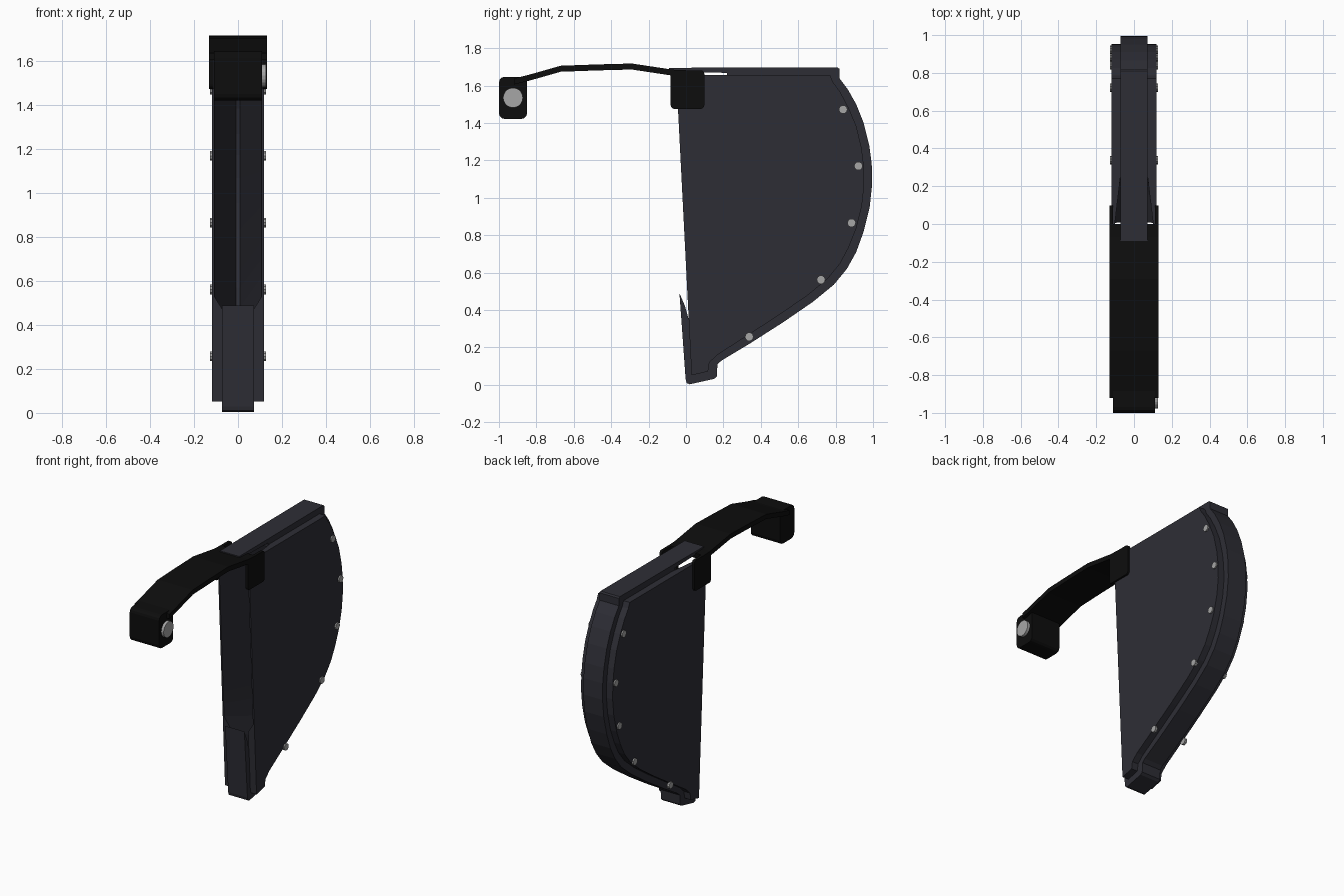
import bpy, bmesh, math
from mathutils import Vector

if "Cube" in bpy.data.objects:
    bpy.data.objects.remove(bpy.data.objects["Cube"])


def material(name, rgb):
    m = bpy.data.materials.new(name)
    m.diffuse_color = (*rgb, 1)
    m.use_nodes = True
    m.node_tree.nodes["Principled BSDF"].inputs["Base Color"].default_value = m.diffuse_color
    return m


SHELL = material("charcoal plastic", (0.027, 0.027, 0.036))
STRAP = material("black strap", (0.004, 0.004, 0.004))
METAL = material("grey metal", (0.38, 0.38, 0.38))


def finish(bm, name, mat):
    bmesh.ops.recalc_face_normals(bm, faces=bm.faces[:])
    me = bpy.data.meshes.new(name)
    bm.to_mesh(me)
    bm.free()
    me.materials.append(mat)
    ob = bpy.data.objects.new(name, me)
    bpy.context.collection.objects.link(ob)
    return ob


def extrude_profile(name, pts, x0, x1, mat):
    """Solid from a (y, z) outline between two x positions."""
    bm = bmesh.new()
    a = [bm.verts.new((x0, y, z)) for y, z in pts]
    b = [bm.verts.new((x1, y, z)) for y, z in pts]
    bm.faces.new(a)
    bm.faces.new(b)
    for i in range(len(pts)):
        j = (i + 1) % len(pts)
        bm.faces.new((a[i], a[j], b[j], b[i]))
    return finish(bm, name, mat)


def rounded_rect(y0, y1, z0, z1, r, steps=3):
    pts = []
    corners = ((y1 - r, z1 - r), (y0 + r, z1 - r), (y0 + r, z0 + r), (y1 - r, z0 + r))
    for k, (cy, cz) in enumerate(corners):
        for s in range(steps + 1):
            t = math.pi / 2 * (k + s / steps)
            pts.append((cy + r * math.cos(t), cz + r * math.sin(t)))
    return pts


def disc(name, y, z, r, x0, x1, sides):
    pts = [(y + r * math.cos(2 * math.pi * i / sides),
            z + r * math.sin(2 * math.pi * i / sides)) for i in range(sides)]
    return extrude_profile(name, pts, x0, x1, METAL)


# Rim: closed strip from the top tip round the curve to the front lip
curve = [(0.82, 1.64), (0.865, 1.58), (0.91, 1.50), (0.95, 1.40), (0.98, 1.28),
         (0.993, 1.18), (0.995, 1.07), (0.982, 0.95), (0.95, 0.82), (0.91, 0.71),
         (0.86, 0.62), (0.79, 0.535), (0.68, 0.445), (0.52, 0.335), (0.34, 0.22)]
inner = [(0.785, 1.62), (0.825, 1.565), (0.87, 1.48), (0.91, 1.385), (0.938, 1.27),
         (0.95, 1.175), (0.953, 1.07), (0.94, 0.955), (0.91, 0.835), (0.87, 0.735),
         (0.825, 0.65), (0.76, 0.57), (0.655, 0.482), (0.50, 0.375), (0.32, 0.258)]
rim_out = ([(-0.09, 1.695), (0.81, 1.698), (0.82, 1.69)] + curve
           + [(0.19, 0.13), (0.168, 0.11), (0.165, 0.045), (0.15, 0.032), (0.02, 0.003),
              (0.003, 0.01), (-0.002, 0.03), (-0.035, 0.49)])
rim_in = ([(-0.005, 0.42), (0.02, 0.33), (0.045, 0.06), (0.118, 0.075), (0.125, 0.12),
           (0.17, 0.162)] + inner[::-1]
          + [(0.775, 1.64), (0.22, 1.64), (0.22, 1.668), (-0.09, 1.675)])
extrude_profile("rim", rim_out + rim_in, -0.072, 0.072, SHELL)


# Side plates: flat outside, inner wall tapering towards the rim
edge = ([(0.77, 1.656)] + inner
        + [(0.17, 0.162), (0.125, 0.12), (0.118, 0.072), (0.03, 0.052)])
front_z = [1.656, 1.58, 1.5, 1.42, 1.34, 1.26, 1.18, 1.1, 1.02, 0.94, 0.86,
           0.78, 0.7, 0.62, 0.53, 0.47, 0.35, 0.25, 0.15, 0.052]


def front_y(z):
    return -0.052 + (1.656 - z) * 0.051


for side, label in ((-1, "left"), (1, "right")):
    bm = bmesh.new()
    cols = []
    for (y, z), fz in zip(edge, front_z):
        lip = 0.108 if fz > 0.5 else 0.07
        fy = front_y(fz)
        if z < 0.06:
            y = fy + 0.005
        cols.append([bm.verts.new((side * x, yy, zz)) for x, yy, zz in
                     ((0.118, fy, fz), (0.118, y, z), (0.01, y, z), (lip, fy, fz))])
    for a, b in zip(cols, cols[1:]):
        for k in range(4):
            m = (k + 1) % 4
            bm.faces.new((a[k], a[m], b[m], b[k]))
    bm.faces.new(cols[0])
    bm.faces.new(cols[-1])
    finish(bm, label + "_side_plate", SHELL)

    # Rivets along the curved edge
    for i, (y, z) in enumerate(((0.84, 1.472), (0.922, 1.17), (0.885, 0.866),
                                (0.722, 0.562), (0.338, 0.257))):
        disc(f"{label}_rivet_{i + 1}", y, z, 0.023, side * 0.11, side * 0.127, 10)

    # Strap tabs gripping the plates
    extrude_profile(label + "_strap_tab", rounded_rect(-0.082, 0.098, 1.475, 1.682, 0.02),
                    side * 0.112, side * 0.131, STRAP)

# Strap reaching forward from the top
top = [(-0.92, 1.638), (-0.85, 1.655), (-0.67, 1.706), (-0.48, 1.713), (-0.29, 1.718),
       (-0.07, 1.685), (0.0, 1.682)]
extrude_profile("strap", top + [(y, z - 0.032) for y, z in top[::-1]], -0.131, 0.131, STRAP)

# Front block with its snap button
extrude_profile("strap_end_block", rounded_rect(-1.0, -0.85, 1.422, 1.647, 0.03),
                -0.11, 0.11, STRAP)
disc("snap_button", -0.925, 1.535, 0.053, 0.105, 0.128, 20)
